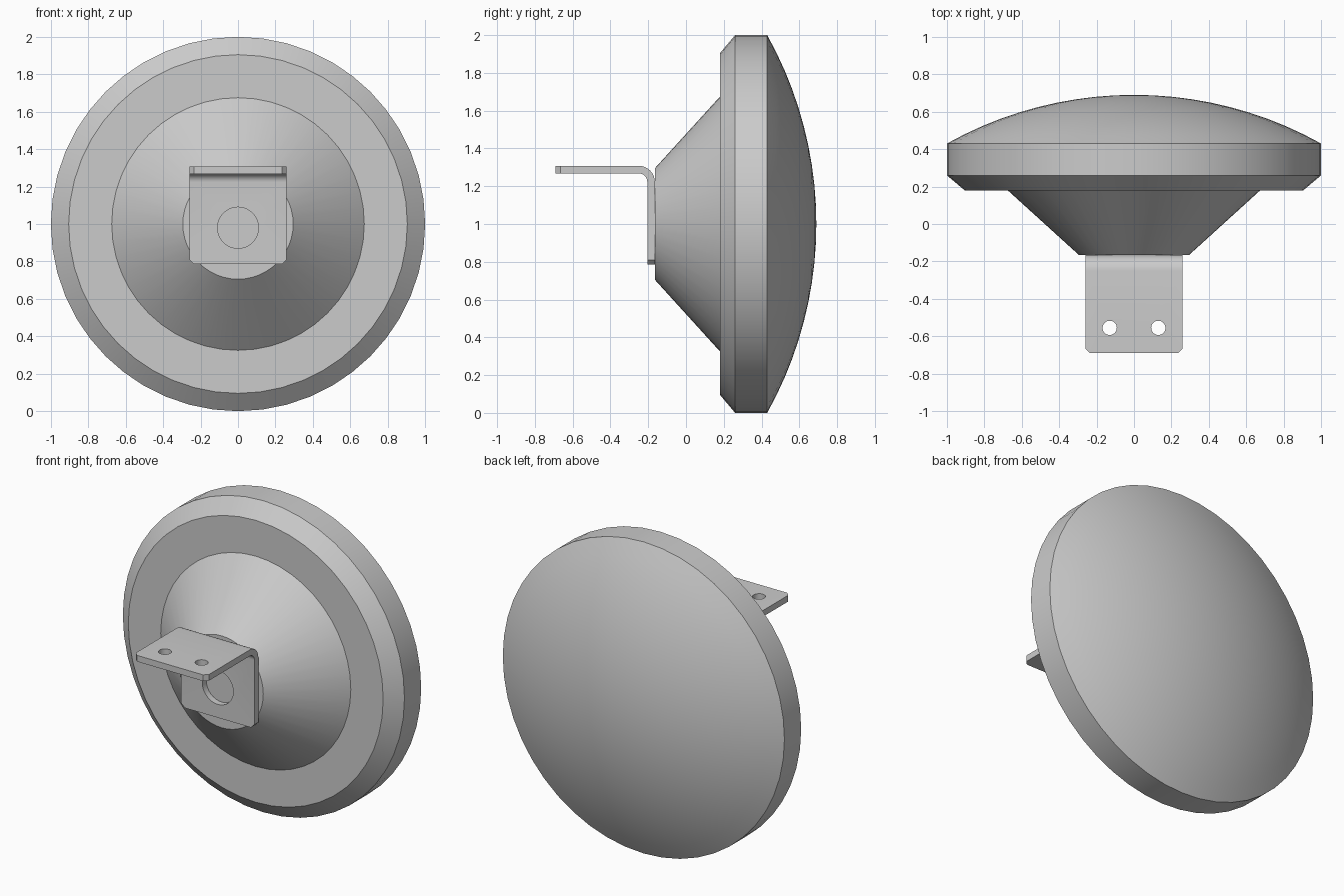
import bpy, bmesh
from math import sin, cos, pi, asin, radians
from mathutils import Matrix, Vector

old = bpy.data.objects.get("Cube")
if old:
    bpy.data.objects.remove(old, do_unlink=True)

grey = bpy.data.materials.new("light grey")
grey.use_nodes = True
colour = (0.6, 0.6, 0.6, 1)
grey.diffuse_color = colour
grey.node_tree.nodes["Principled BSDF"].inputs["Base Color"].default_value = colour


def make_object(name, bm):
    bmesh.ops.recalc_face_normals(bm, faces=bm.faces)
    mesh = bpy.data.meshes.new(name)
    bm.to_mesh(mesh)
    bm.free()
    obj = bpy.data.objects.new(name, mesh)
    bpy.context.collection.objects.link(obj)
    mesh.materials.append(grey)
    return obj


def activate(obj):
    bpy.ops.object.select_all(action='DESELECT')
    obj.select_set(True)
    bpy.context.view_layer.objects.active = obj


def smooth(obj, angle):
    activate(obj)
    bpy.ops.object.shade_smooth_by_angle(angle=radians(angle))


def lathe(name, profile, sides):
    """Spin (radius, y) points about the horizontal axis at z = 1."""
    bm = bmesh.new()
    verts = [bm.verts.new((r, y, 1)) for r, y in profile]
    edges = [bm.edges.new(pair) for pair in zip(verts, verts[1:])]
    bmesh.ops.spin(bm, geom=verts + edges, cent=(0, 0, 1), axis=(0, 1, 0),
                   angle=2 * pi, steps=sides)
    bmesh.ops.remove_doubles(bm, verts=bm.verts, dist=0.0005)
    return make_object(name, bm)


def cylinder(name, radius, centre, rotation):
    bm = bmesh.new()
    bmesh.ops.create_cone(bm, cap_ends=True, segments=32, radius1=radius,
                          radius2=radius, depth=0.16,
                          matrix=Matrix.Translation(centre) @ rotation)
    return make_object(name, bm)


# Reflector housing: mounting cone, chamfered rim and shallow spherical dome
rim_y, dome_height = 0.43, 0.26
dome_r = (1 + dome_height ** 2) / (2 * dome_height)
half = asin(1 / dome_r)
steps = 10
dome = [(dome_r * sin(half * i / steps),
         rim_y + dome_height - dome_r * (1 - cos(half * i / steps)))
        for i in range(steps, -1, -1)]
housing = lathe("dish_housing", [(0, -0.165), (0.295, -0.165), (0.675, 0.18),
                                 (0.905, 0.18), (1, 0.26)] + dome, 48)
smooth(housing, 25)

# Mounting bracket: bent sheet profile in the y-z plane, extruded across x
back, top, thick, outer = -0.165, 1.308, 0.04, 0.085
width, low, front = 0.26, 0.785, -0.69


def bend(radius):
    return [(back - outer + radius * cos(a), top - outer + radius * sin(a))
            for a in (i * pi / 16 for i in range(9))]


outline = ([(back, low)] + bend(outer) + [(front, top), (front, top - thick)]
           + bend(outer - thick)[::-1] + [(back - thick, low)])
bm = bmesh.new()
face = bm.faces.new([bm.verts.new((-width, y, z)) for y, z in outline])
ext = bmesh.ops.extrude_face_region(bm, geom=[face])
bmesh.ops.translate(bm, vec=(2 * width, 0, 0),
                    verts=[v for v in ext["geom"] if isinstance(v, bmesh.types.BMVert)])

# Clipped corners at both free ends of the sheet
corners = []
for e in bm.edges:
    a, b = (v.co for v in e.verts)
    if abs(a.x - b.x) < 0.001 and (max(a.y, b.y) < front + 0.001
                                   or max(a.z, b.z) < low + 0.001):
        corners.append(e)
bmesh.ops.bevel(bm, geom=corners, offset=0.025, segments=1, affect='EDGES')
bracket = make_object("mounting_bracket", bm)

# One large bolt hole in the upright plate, two small ones in the shelf
turn = Matrix.Rotation(pi / 2, 4, 'X')
cutters = [cylinder("bolt_hole_cutter", 0.11, Vector((0, back - thick / 2, 0.98)), turn)]
for x in (-0.13, 0.13):
    cutters.append(cylinder("screw_hole_cutter", 0.038,
                            Vector((x, -0.555, top - thick / 2)), Matrix.Identity(4)))
activate(bracket)
for cutter in cutters:
    cutter.hide_render = True
    mod = bracket.modifiers.new("hole", 'BOOLEAN')
    mod.operation = 'DIFFERENCE'
    mod.solver = 'EXACT'
    mod.object = cutter
    bpy.ops.object.modifier_apply(modifier=mod.name)
for cutter in cutters:
    bpy.data.objects.remove(cutter, do_unlink=True)
smooth(bracket, 25)
